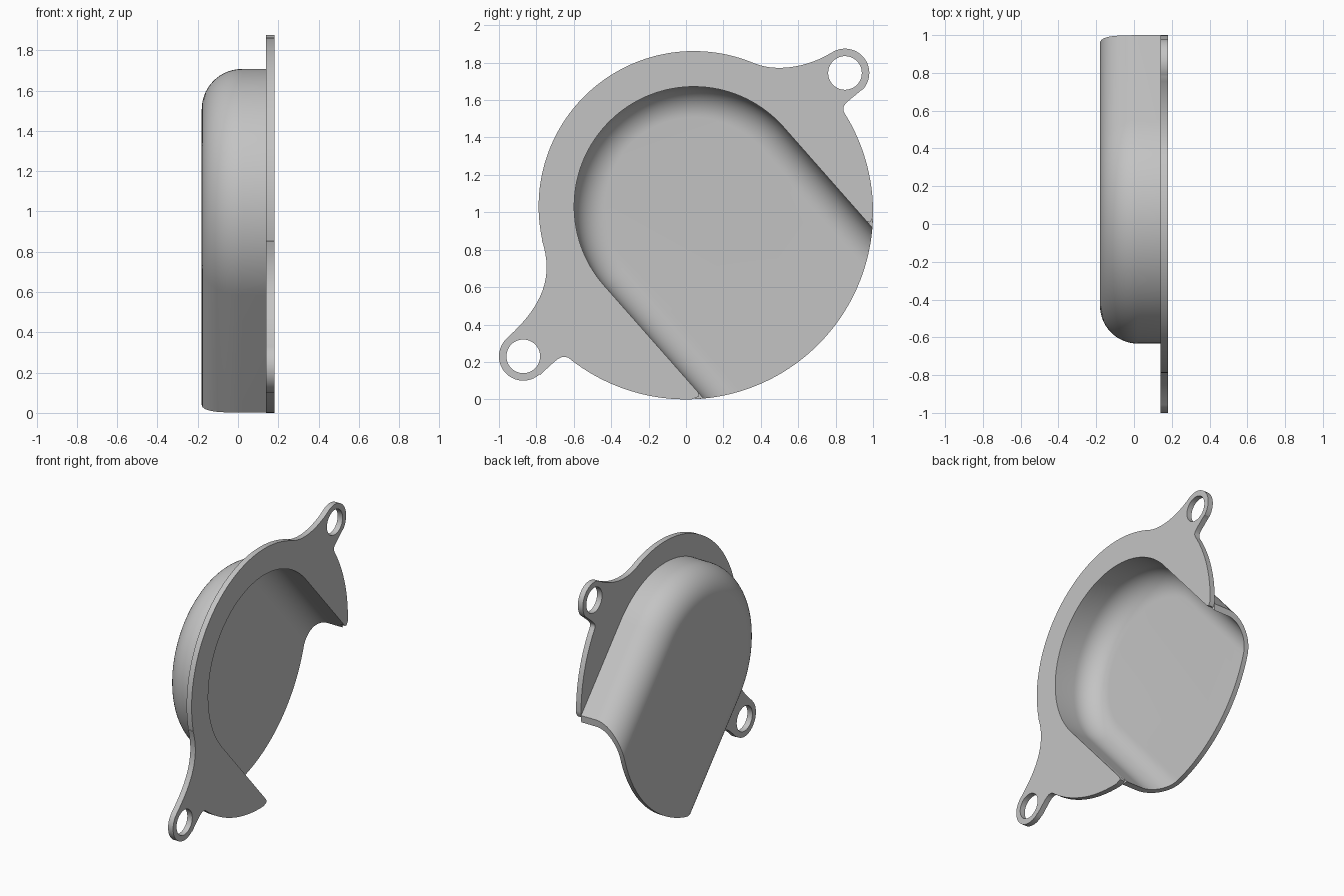
import bpy, bmesh, math
from mathutils import Vector, Matrix
from mathutils.geometry import interpolate_bezier

cube = bpy.data.objects.get("Cube")
if cube:
    bpy.data.objects.remove(cube, do_unlink=True)

grey = bpy.data.materials.new("plain grey")
grey.use_nodes = True
colour = (0.55, 0.55, 0.55, 1)
grey.diffuse_color = colour
grey.node_tree.nodes["Principled BSDF"].inputs["Base Color"].default_value = colour

# Shared layout in the (y, z) plane
DISC = Vector((0, 1))                    # centre of the unit disc that trims the open end
SIDE = Vector((0.75, 0.661)).normalized()  # across the channel
OUT = Vector((SIDE.y, -SIDE.x))          # towards the open end
CUP = Vector((0.042, 1.032))             # centre of the round end
INNER, WALL = 0.64, 0.035
EARS = (Vector((0.85, 1.745)), Vector((-0.87, 0.23)))


def arc(c, r, a0, a1, n=32):
    return [Vector((c[0] + r * math.cos(t), c[1] + r * math.sin(t)))
            for t in (math.radians(a0 + (a1 - a0) * i / n) for i in range(n + 1))]


def blend(*pts):
    return interpolate_bezier(*[Vector(p) for p in pts], 16)


def finish(obj):
    obj.data.materials.clear()
    obj.data.materials.append(grey)
    bpy.ops.object.select_all(action='DESELECT')
    obj.select_set(True)
    bpy.context.view_layer.objects.active = obj
    bpy.ops.object.shade_smooth_by_angle(angle=math.radians(30))


def trimmed(offset):
    """Point on the disc rim at a signed distance across the channel."""
    s = offset + (CUP - DISC).dot(SIDE)
    return DISC + SIDE * s + OUT * math.sqrt(1 - s * s)


# Flange: outline with two ears, and a U-shaped cut-out
side_angle = math.degrees(math.atan2(SIDE.y, SIDE.x))
outline = arc(DISC, 1, -1.5, 30.7)
outline += blend((0.86, 1.51), (0.82, 1.57), (0.84, 1.57), (0.94, 1.655))
outline += arc(EARS[0], 0.13, -43, 122)
outline += blend((0.78, 1.855), (0.66, 1.78), (0.49, 1.745), (0.365, 1.797))
outline += arc(CUP, 0.83, 67, 192.5, 64)
outline += blend((-0.77, 0.85), (-0.715, 0.68), (-0.74, 0.52), (-0.96, 0.325))
outline += arc(EARS[1], 0.13, 133, 312)
outline += blend((-0.78, 0.13), (-0.68, 0.225), (-0.67, 0.235), (-0.63, 0.223))
outline += arc(DISC, 1, 231.2, 272)
outline += [trimmed(-INNER) - OUT * 0.025 - SIDE * 0.01, trimmed(-INNER) - OUT * 0.045]
outline += arc(CUP, INNER, side_angle + 180, side_angle, 64)
outline += [trimmed(INNER) - OUT * 0.045, trimmed(INNER) - OUT * 0.03 + SIDE * 0.01]

curve = bpy.data.curves.new("flange", 'CURVE')
curve.dimensions = '2D'
curve.fill_mode = 'BOTH'
curve.extrude = 0.02
for loop in [outline] + [arc(e, 0.09, 0, 360 - 7.5, 47) for e in EARS]:
    pts = [p for i, p in enumerate(loop) if (p - loop[i - 1]).length > 1e-4]
    spline = curve.splines.new('POLY')
    spline.points.add(len(pts) - 1)
    for sp, p in zip(spline.points, pts):
        sp.co = (p[0], p[1], 0, 1)
    spline.use_cyclic_u = True
flange = bpy.data.objects.new("flange", curve)
bpy.context.collection.objects.link(flange)
flange.matrix_world = Matrix(((0, 0, 1, 0.16), (1, 0, 0, 0), (0, 1, 0, 0), (0, 0, 0, 1)))
bpy.ops.object.select_all(action='DESELECT')
flange.select_set(True)
bpy.context.view_layer.objects.active = flange
bpy.ops.object.convert(target='MESH')
finish(bpy.context.object)


# Cup: wall profile swept round the U, closed with a flat floor
def profile(r, wall, floor):
    core = wall - r
    steps = arc((core, floor + r), r, 0, -90, 14)
    return [Vector((wall, 0.141))] + steps


inner = profile(0.165, INNER, -0.145)
outer = profile(0.165 + WALL, INNER + WALL, -0.18)
bm = bmesh.new()


def sweep(shape):
    """One column of vertices per profile point, running round the U."""
    columns = []
    for off, x in shape:
        path = [trimmed(-off)] + arc(CUP, off, side_angle + 180, side_angle, 64) + [trimmed(off)]
        columns.append([bm.verts.new((x, p.x, p.y)) for p in path])
    for a, b in zip(columns, columns[1:]):
        for i in range(len(a) - 1):
            bm.faces.new((a[i], a[i + 1], b[i + 1], b[i]))
    # Floor, with its free edge following the disc
    off, x = shape[-1]
    rim = [trimmed(off - 2 * off * i / 40) for i in range(1, 40)]
    edge = [bm.verts.new((x, p.x, p.y)) for p in rim]
    bm.faces.new(columns[-1] + edge)
    return columns, [columns[-1][-1]] + edge + [columns[-1][0]]


def bridge(a, b):
    for i in range(len(a) - 1):
        bm.faces.new((a[i], a[i + 1], b[i + 1], b[i]))


cols_in, edge_in = sweep(inner)
cols_out, edge_out = sweep(outer)
bridge(edge_in, edge_out)
bridge(cols_in[0], cols_out[0])
for end in (0, -1):
    bridge([c[end] for c in cols_in], [c[end] for c in cols_out])
bmesh.ops.recalc_face_normals(bm, faces=bm.faces)
mesh = bpy.data.meshes.new("cup")
bm.to_mesh(mesh)
bm.free()
cup = bpy.data.objects.new("cup", mesh)
bpy.context.collection.objects.link(cup)
finish(cup)
